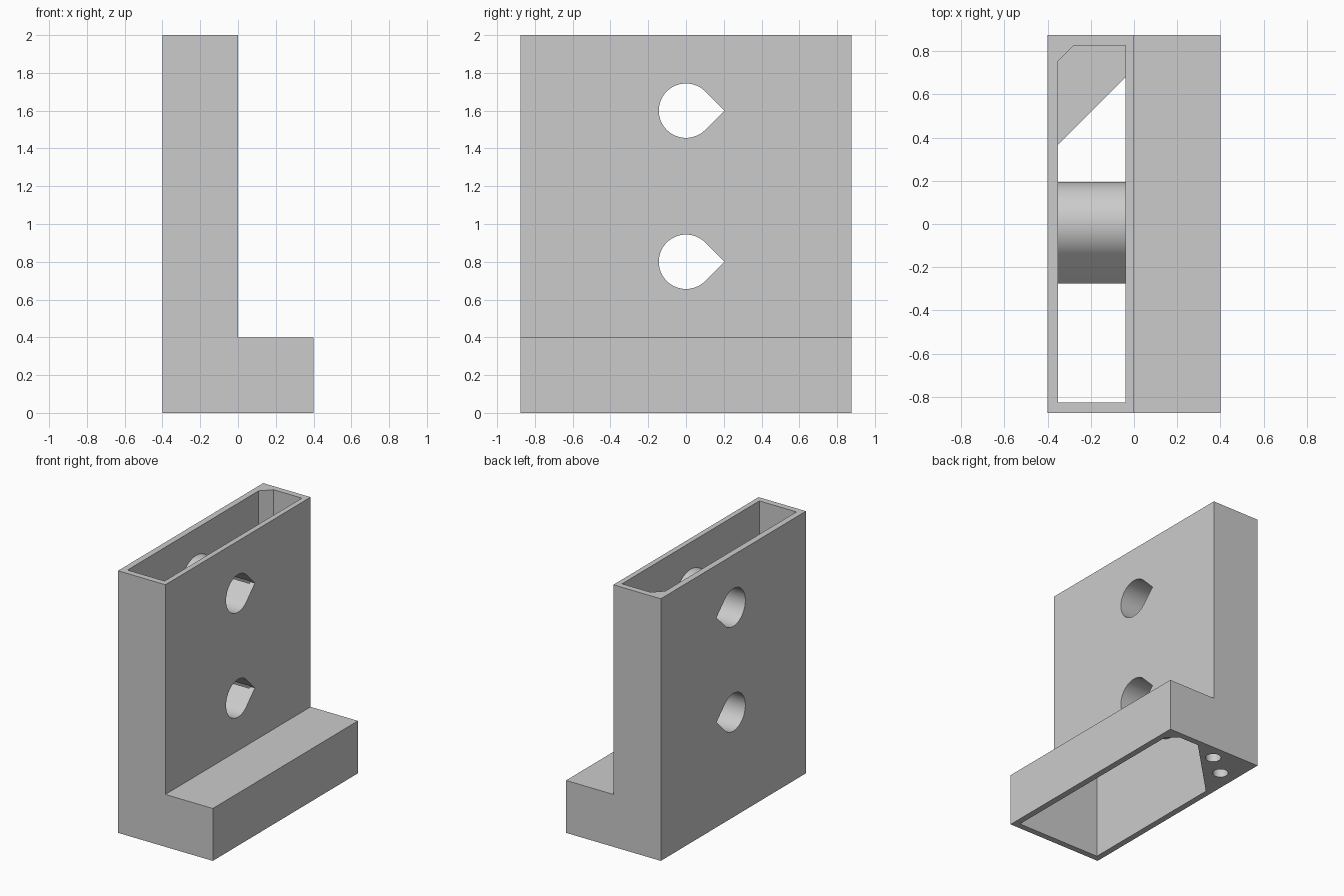
import bpy, bmesh, math
from mathutils import Matrix, Vector

if "Cube" in bpy.data.objects:
    bpy.data.objects.remove(bpy.data.objects["Cube"])

HALF_Y, TOP, FOOT = 0.875, 2.0, 0.4
WALL = 0.047
IN_X, IN_Y = 0.4 - WALL, HALF_Y - WALL
CHAMFER = 0.074
HOLE_HEIGHTS = (0.8, 1.6)

grey = bpy.data.materials.new("plain grey")
grey.use_nodes = True
colour = (0.6, 0.6, 0.6, 1)
grey.diffuse_color = colour
grey.node_tree.nodes["Principled BSDF"].inputs["Base Color"].default_value = colour


def prism(name, points, start, end, along="z"):
    """Extrude a 2D outline along z (x,y points), y (x,z) or x (y,z)."""
    place = {"z": lambda a, b, t: (a, b, t),
             "y": lambda a, b, t: (a, t, b),
             "x": lambda a, b, t: (t, a, b)}[along]
    bm = bmesh.new()
    face = bm.faces.new([bm.verts.new(place(a, b, start)) for a, b in points])
    ext = bmesh.ops.extrude_face_region(bm, geom=[face])
    verts = [v for v in ext["geom"] if isinstance(v, bmesh.types.BMVert)]
    bmesh.ops.translate(bm, verts=verts, vec=Vector(place(0, 0, end - start)))
    bmesh.ops.recalc_face_normals(bm, faces=bm.faces)
    mesh = bpy.data.meshes.new(name)
    bm.to_mesh(mesh)
    bm.free()
    mesh.materials.append(grey)
    obj = bpy.data.objects.new(name, mesh)
    bpy.context.collection.objects.link(obj)
    return obj


def combine(target, tool, operation):
    """Apply a boolean and remove the tool."""
    mod = target.modifiers.new("cut", "BOOLEAN")
    mod.operation, mod.solver, mod.object = operation, "EXACT", tool
    bpy.context.view_layer.update()
    deps = bpy.context.evaluated_depsgraph_get()
    mesh = bpy.data.meshes.new_from_object(target.evaluated_get(deps))
    target.modifiers.clear()
    target.data = mesh
    bpy.data.objects.remove(tool)


def teardrop(radius, z, direction):
    """Circle with a 45 degree point towards +y or -y."""
    steps = 48
    arc = [math.radians(45 + 270 * i / steps) for i in range(steps + 1)]
    pts = [(direction * radius * math.cos(a), z + radius * math.sin(a)) for a in arc]
    return pts + [(direction * radius * math.sqrt(2), z)]


def circle(x, y, radius, sides=32):
    return [(x + radius * math.cos(math.tau * i / sides),
             y + radius * math.sin(math.tau * i / sides)) for i in range(sides)]


# L-shaped outer body
body = prism("bracket_body", [(-0.4, 0), (0.4, 0), (0.4, FOOT), (0, FOOT), (0, TOP), (-0.4, TOP)],
             -HALF_Y, HALF_Y, "y")

# Upright cavity, open at top and bottom, one chamfered corner
upright = [(-IN_X, -IN_Y), (-0.04, -IN_Y), (-0.04, IN_Y),
           (-IN_X + CHAMFER, IN_Y), (-IN_X, IN_Y - CHAMFER)]
combine(body, prism("upright_cavity", upright, -0.1, TOP + 0.1), "DIFFERENCE")

# Foot cavity, open at the bottom
foot = [(-0.15, -IN_Y), (IN_X, -IN_Y), (IN_X, IN_Y - CHAMFER),
        (IN_X - CHAMFER, IN_Y), (-0.15, IN_Y)]
combine(body, prism("foot_cavity", foot, -0.1, FOOT - WALL), "DIFFERENCE")

# Corner block with two blind screw holes
block = [(-0.38, 0.34), (0.13, 0.85), (-0.38, 0.85)]
combine(body, prism("corner_block", block, 0, FOOT - 0.02), "UNION")
for x, y in ((-0.09, 0.76), (-0.268, 0.627)):
    combine(body, prism("screw_hole", circle(x, y, 0.055), -0.1, 0.28), "DIFFERENCE")

# Teardrop sleeves across the upright, then the holes through them
for z in HOLE_HEIGHTS:
    combine(body, prism("sleeve", teardrop(0.195, z, -1), -0.38, -0.02, "x"), "UNION")
for z in HOLE_HEIGHTS:
    combine(body, prism("through_hole", teardrop(0.144, z, 1), -0.5, 0.1, "x"), "DIFFERENCE")

bpy.ops.object.select_all(action="DESELECT")
body.select_set(True)
bpy.context.view_layer.objects.active = body
bpy.ops.object.shade_smooth_by_angle(angle=math.radians(25))
